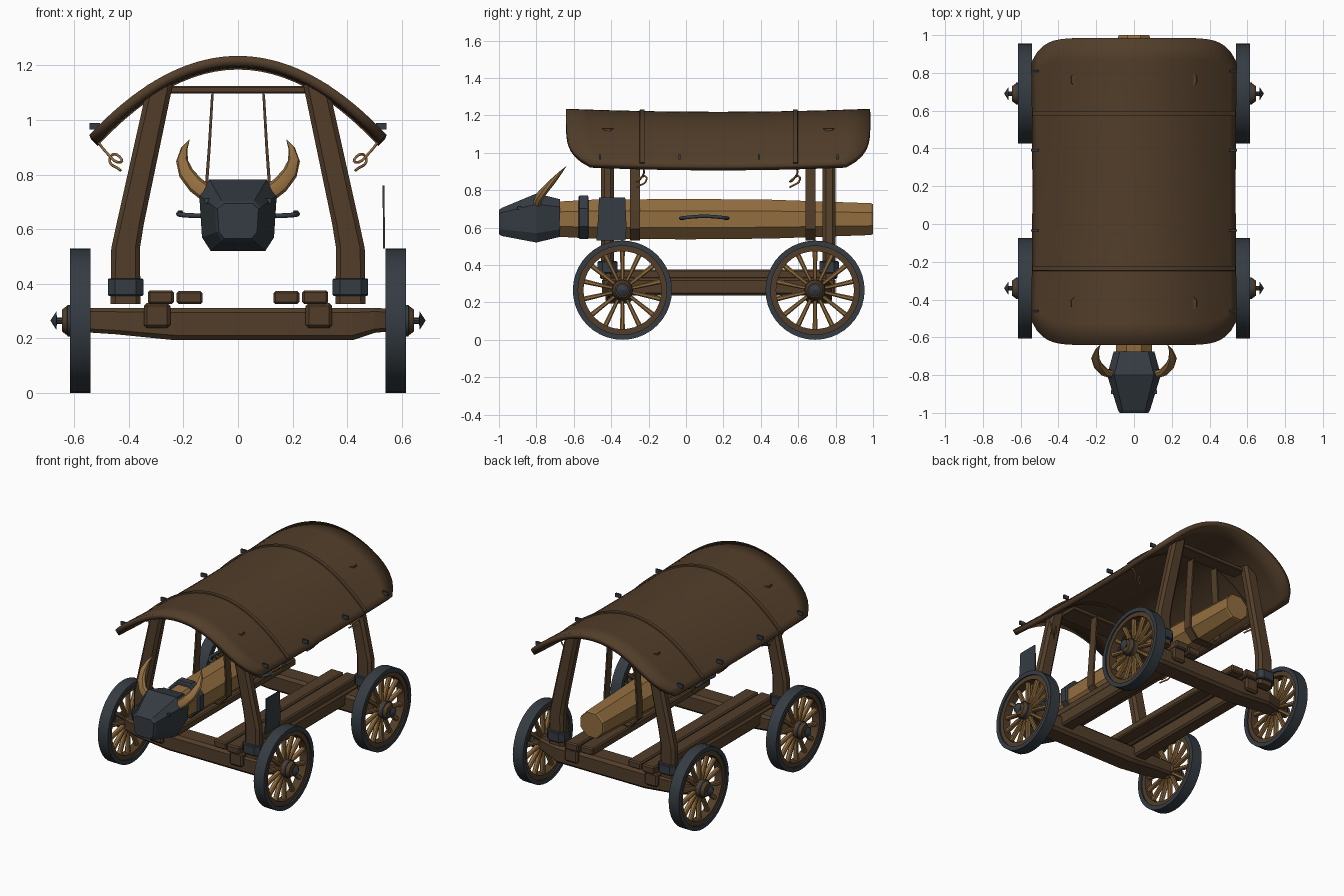
import bpy, bmesh, math
from mathutils import Vector

cube = bpy.data.objects.get("Cube")
if cube:
    bpy.data.objects.remove(cube, do_unlink=True)


def material(name, rgb):
    m = bpy.data.materials.new(name)
    m.use_nodes = True
    m.diffuse_color = (*rgb, 1)
    m.node_tree.nodes["Principled BSDF"].inputs["Base Color"].default_value = (*rgb, 1)
    return m


BROWN = material("dark_brown_wood", (0.085, 0.048, 0.023))
TAN = material("light_wood", (0.29, 0.155, 0.05))
STEEL = material("dark_iron", (0.035, 0.045, 0.055))


def finish(name, bm, mat, smooth=False):
    bmesh.ops.recalc_face_normals(bm, faces=bm.faces)
    me = bpy.data.meshes.new(name)
    bm.to_mesh(me)
    bm.free()
    me.materials.append(mat)
    ob = bpy.data.objects.new(name, me)
    bpy.context.collection.objects.link(ob)
    if smooth:
        bpy.ops.object.select_all(action='DESELECT')
        ob.select_set(True)
        bpy.context.view_layer.objects.active = ob
        bpy.ops.object.shade_smooth_by_angle(angle=math.radians(40))
    return ob


def skin(bm, rings, closed=False):
    """Bridge equal rings of points; cap the ends unless the chain closes."""
    rows = [[bm.verts.new(p) for p in r] for r in rings]
    n = len(rows[0])
    pairs = list(zip(rows, rows[1:])) + ([(rows[-1], rows[0])] if closed else [])
    for a, b in pairs:
        for i in range(n):
            bm.faces.new((a[i], a[(i + 1) % n], b[(i + 1) % n], b[i]))
    if not closed:
        bm.faces.new(rows[0])
        bm.faces.new(rows[-1])


def loft(name, rings, mat, smooth=False, closed=False):
    bm = bmesh.new()
    skin(bm, rings, closed)
    return finish(name, bm, mat, smooth)


def box(name, x, y, z, mat, bevel=0.008):
    rings = [[(a, y[0], z[0]), (a, y[1], z[0]), (a, y[1], z[1]), (a, y[0], z[1])] for a in x]
    ob = loft(name, rings, mat)
    if bevel:
        b = ob.modifiers.new("worn_edges", 'BEVEL')
        b.width, b.segments = bevel, 1
    return ob


def chamfered(w, d, c=0.25):
    """Rectangle outline with cut corners."""
    k = c * min(w, d)
    a, b = w / 2, d / 2
    return [(a - k, -b), (a, k - b), (a, b - k), (a - k, b),
            (k - a, b), (-a, b - k), (-a, k - b), (k - a, -b)]


def lathe(name, profile, x0, s, cy, cz, mat, n=32, closed=False):
    """Turn (radius, x) points about an axle running along x."""
    rings = [[(s * (x0 + x), cy + r * math.cos(t), cz + r * math.sin(t))
              for t in (2 * math.pi * i / n for i in range(n))] for r, x in profile]
    return loft(name, rings, mat, True, closed)


def tube(name, pts, radius, mat, cyclic=False):
    cu = bpy.data.curves.new(name, 'CURVE')
    cu.dimensions, cu.bevel_depth, cu.bevel_resolution = '3D', radius, 1
    cu.resolution_u, cu.use_fill_caps = 5, True
    sp = cu.splines.new('BEZIER')
    sp.bezier_points.add(len(pts) - 1)
    for bp, p in zip(sp.bezier_points, pts):
        bp.co, bp.handle_left_type, bp.handle_right_type = p, 'AUTO', 'AUTO'
    cu.materials.append(mat)
    ob = bpy.data.objects.new(name, cu)
    bpy.context.collection.objects.link(ob)
    return ob


# Wheels: iron tyre, wooden felloe, spokes and hub
HUB_Z, RIM = 0.265, 0.265


def wheel(s, cy, tag):
    ring = lambda r, q, a, b: [(r, a), (r, b), (q, b), (q, a)]
    lathe("tyre_" + tag, ring(RIM, 0.237, 0, 0.075), 0.54, s, cy, HUB_Z, STEEL, 40, True)
    lathe("felloe_" + tag, ring(0.24, 0.208, 0.01, 0.066), 0.54, s, cy, HUB_Z, BROWN, 40, True)
    lathe("hub_" + tag, [(0.035, 0), (0.055, 0.02), (0.055, 0.085), (0.04, 0.105)],
          0.54, s, cy, HUB_Z, BROWN, 12)
    lathe("hub_band_" + tag, [(0.058, 0.07), (0.058, 0.085), (0.045, 0.088)],
          0.54, s, cy, HUB_Z, STEEL, 12)
    lathe("hub_spike_" + tag, [(0.012, 0.1), (0.012, 0.124), (0.035, 0.125), (0.001, 0.147)],
          0.54, s, cy, HUB_Z, STEEL, 8)
    bm = bmesh.new()
    for i in range(14):
        t = 2 * math.pi * (i + 0.5) / 14
        c, sn = math.cos(t), math.sin(t)
        rings = []
        for r, w in ((0.04, 0.018), (0.13, 0.022), (0.215, 0.027)):
            rings.append([(s * (0.578 + a), cy + r * c - b * sn, HUB_Z + r * sn + b * c)
                          for a, b in chamfered(0.03, w)])
        skin(bm, rings)
    finish("spokes_" + tag, bm, TAN)


# Undercarriage, posts and hanging straps for each end
ENDS = {"front": (-0.34, -0.42, -0.273), "back": (0.69, 0.765, 0.666)}
for end, (axle_y, post_y, strap_y) in ENDS.items():
    out = 0.02 * (1 if post_y > axle_y else -1)
    sections = [(-0.6, .225, .31, .08, 0), (-0.45, .215, .312, .13, out), (-0.23, .193, .312, .14, out),
                (0.42, .193, .312, .14, out), (0.5, .22, .312, .11, out), (0.6, .23, .305, .08, 0)]
    loft("axle_beam_" + end, [[(x, axle_y + o + a, (lo + hi) / 2 + b)
                               for a, b in chamfered(d, hi - lo, 0.15)]
                              for x, lo, hi, d, o in sections], BROWN)
    for s, side in ((1, "left"), (-1, "right")):
        tag = end + "_" + side
        wheel(s, axle_y, tag)
        path = [(0.412, 0.325, 0.11), (0.412, 0.53, 0.105), (0.395, 0.62, 0.1), (0.285, 1.13, 0.092)]
        loft("post_" + tag, [[(s * x + a, post_y + b, z) for a, b in chamfered(w, 0.068)]
                             for x, z, w in path], BROWN)
        loft("post_collar_" + tag, [[(s * 0.412 + a, post_y + b, z) for a, b in chamfered(w, w - 0.025)]
                                    for z, w in ((0.355, 0.122), (0.36, 0.13), (0.415, 0.13), (0.42, 0.122))], STEEL)
    box("cross_bar_" + end, (-0.26, 0.26), sorted((post_y, strap_y)), (1.097, 1.125), BROWN, 0.005)
    sling = [(0.089, 1.1), (0.1, 0.9), (0.114, 0.7), (0.114, 0.6), (0.06, 0.537)]
    sling += [(-x, z) for x, z in reversed(sling)]
    loft("ram_sling_" + end, [[(x * k, strap_y + b, z - e) for k, e, b in
                               ((1, 0, -.027), (1, 0, .027), (1.11, .007, .027), (1.11, .007, -.027))]
                              for x, z in sling], BROWN)

# Long side rails and deck planks
for s, side in ((1, "left"), (-1, "right")):
    span = lambda a, b: sorted((s * a, s * b))
    box("side_rail_" + side, span(0.248, 0.345), (-0.45, 0.8), (0.237, 0.33), BROWN, 0.012)
    box("outer_plank_" + side, span(0.235, 0.33), (-0.46, 0.81), (0.325, 0.376), BROWN)
    box("inner_plank_" + side, span(0.13, 0.225), (-0.45, 0.8), (0.325, 0.374), BROWN)

# Ram log: octagon with tapered ends
RAM_Z = 0.645


def octagon(r, y, z=RAM_Z):
    k = r / math.cos(math.pi / 8)
    return [(k * math.cos(t), y, z + k * math.sin(t))
            for t in (math.pi / 8 + i * math.pi / 4 for i in range(8))]


loft("ram_log", [octagon(r, y) for y, r in
                 ((-0.72, 0.092), (-0.5, 0.104), (0.0, 0.108), (0.45, 0.104), (0.99, 0.085), (1.0, 0.08))], TAN)
loft("ram_band", [octagon(r, y, 0.655) for y, r in
                  ((-0.575, 0.108), (-0.57, 0.116), (-0.525, 0.116), (-0.52, 0.108))], STEEL)

# Iron bull head: (y, half top, half widest, half bottom, z bottom, z widest low, z widest high, z top)
head = [(-1.0, 0.05, 0.075, 0.05, 0.565, 0.59, 0.675, 0.695),
        (-0.985, 0.06, 0.085, 0.06, 0.555, 0.59, 0.68, 0.705),
        (-0.8, 0.105, 0.142, 0.1, 0.52, 0.57, 0.725, 0.782),
        (-0.675, 0.075, 0.108, 0.07, 0.55, 0.59, 0.71, 0.752)]
loft("bull_head", [[(t, y, zt), (w, y, zh), (w * 0.93, y, zl), (b, y, z0),
                    (-b, y, z0), (-w * 0.93, y, zl), (-w, y, zh), (-t, y, zt)]
                   for y, t, w, b, z0, zl, zh, zt in head], STEEL)

for s, side in ((1, "left"), (-1, "right")):
    # Horn sweeping out, up and back
    horn = [(0.1, -0.8, 0.72, 0.032), (0.155, -0.785, 0.762, 0.031), (0.19, -0.75, 0.805, 0.028),
            (0.205, -0.71, 0.85, 0.022), (0.197, -0.67, 0.895, 0.012), (0.178, -0.64, 0.928, 0.001)]
    rings = []
    for i, (x, y, z, r) in enumerate(horn):
        a, b = Vector(horn[max(i - 1, 0)][:3]), Vector(horn[min(i + 1, len(horn) - 1)][:3])
        d = (b - a).normalized()
        u = d.cross(Vector((0, 1, 0))).normalized()
        v = d.cross(u)
        rings.append([((x + q.x) * s, y + q.y, z + q.z) for q in
                      (r * (u * math.cos(k * math.pi / 4) + v * 0.7 * math.sin(k * math.pi / 4)) for k in range(8))])
    loft("horn_" + side, rings, TAN, True)
    box("eye_" + side, sorted((s * 0.095, s * 0.122)), (-0.9, -0.88), (0.695, 0.712), STEEL, 0)
    # Iron hand grip on the log
    tube("ram_grip_" + side, [(s * x, y, z) for x, y, z in
                              ((0.1, -0.02, 0.648), (0.2, -0.015, 0.652), (0.21, 0.1, 0.66),
                               (0.2, 0.21, 0.652), (0.1, 0.215, 0.648))], 0.01, STEEL)

# Iron shield plate beside the front wheel
outline = [(-0.48, 0.53), (-0.325, 0.53), (-0.318, 0.6), (-0.325, 0.76), (-0.465, 0.76), (-0.47, 0.65)]
loft("shield_plate", [[(x - (z - 0.53) * 0.01, y, z) for y, z in outline] for x in (0.532, 0.539)], STEEL)

# Arched canopy with rounded corners and a slight sag
HALF, MID, LEN = 0.545, 0.172, 0.8125


def canopy_point(u, v, lift=0.0):
    reach = LEN - 0.13 * abs(u) ** 9
    x = HALF * u * (1 - 0.012 * (1 - v * v))
    z = 1.235 - 0.976 * (HALF * u) ** 2 - 0.016 * (1 - v * v)
    n = Vector((2 * 0.976 * x, 0, 1)).normalized() * lift
    return (x + n.x, MID + v * reach, z + n.z)


bm = bmesh.new()
NU, NV = 36, 14
grid = [[bm.verts.new(canopy_point(2 * i / NU - 1, 2 * j / NV - 1)) for j in range(NV + 1)]
        for i in range(NU + 1)]
for i in range(NU):
    for j in range(NV):
        bm.faces.new((grid[i][j], grid[i + 1][j], grid[i + 1][j + 1], grid[i][j + 1]))
canopy = finish("canopy", bm, BROWN, True)
shell = canopy.modifiers.new("thickness", 'SOLIDIFY')
shell.thickness, shell.offset = 0.034, -1

# Canopy ribs, tie ropes and edge pegs
for y, tag in ((-0.235, "front"), (0.585, "back")):
    v = (y - MID) / LEN
    rings = []
    for i in range(25):
        u = (i / 12 - 1) * 0.985
        pts = [Vector(canopy_point(u, v, h)) for h in (-0.038, 0.009)]
        rings.append([(pts[k].x, y + w, pts[k].z) for k, w in
                      ((0, -0.016), (0, 0.016), (1, 0.012), (1, -0.012))])
    loft("canopy_rib_" + tag, rings, BROWN, True)
    for s in (1, -1):
        name = "tie_rope_" + tag + ("_left" if s > 0 else "_right")
        tube(name, [(s * x, y + q, z) for x, q, z in
                    ((0.525, 0, 0.94), (0.49, 0.01, 0.89), (0.43, -0.025, 0.845), (0.45, 0.01, 0.875),
                     (0.47, 0.025, 0.86), (0.43, -0.03, 0.815))], 0.005, TAN)
for y in (-0.46, -0.035, 0.39, 0.81):
    for s in (1, -1):
        box("canopy_peg", sorted((s * 0.505, s * 0.545)), (y - 0.006, y + 0.006), (0.965, 0.99), STEEL, 0)
